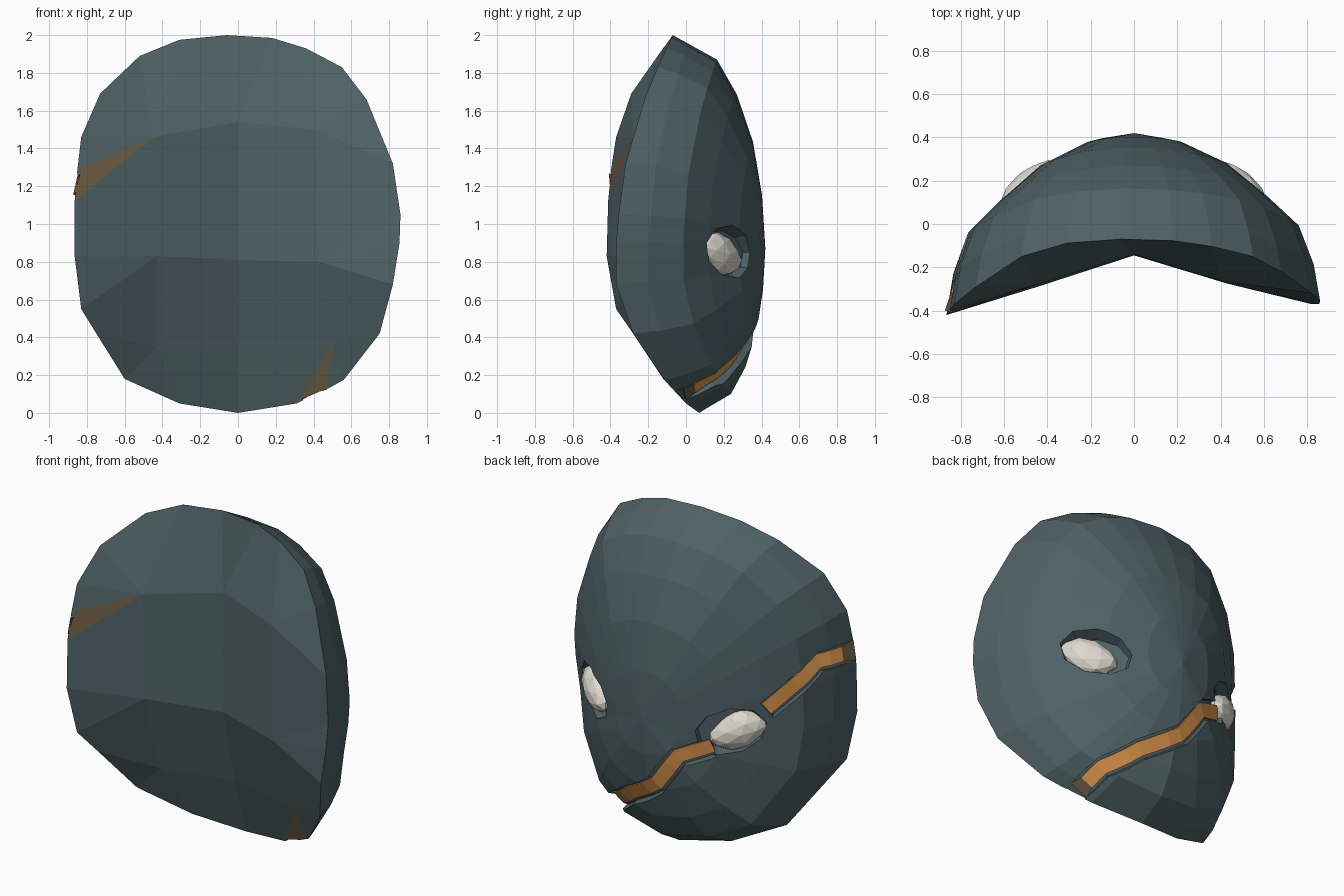
import bpy, bmesh, math
from mathutils import Vector
from mathutils.bvhtree import BVHTree

if "Cube" in bpy.data.objects:
    bpy.data.objects.remove(bpy.data.objects["Cube"])


def material(name, rgb):
    m = bpy.data.materials.new(name)
    m.use_nodes = True
    m.diffuse_color = (*rgb, 1)
    m.node_tree.nodes["Principled BSDF"].inputs["Base Color"].default_value = (*rgb, 1)
    return m


SLATE = material("slate", (0.077, 0.121, 0.131))
BROWN = material("dull brown", (0.155, 0.108, 0.058))
ORANGE = material("orange", (0.80, 0.335, 0.08))
BONE = material("bone", (0.73, 0.70, 0.62))


def finish(name, bm, *mats):
    bm.normal_update()
    bmesh.ops.recalc_face_normals(bm, faces=bm.faces[:])
    mesh = bpy.data.meshes.new(name)
    bm.to_mesh(mesh)
    bm.free()
    obj = bpy.data.objects.new(name, mesh)
    bpy.context.collection.objects.link(obj)
    for m in mats:
        mesh.materials.append(m)
    return obj


def interpolate(table, t):
    for (a, p), (b, q) in zip(table, table[1:]):
        if t <= b:
            return p + (q - p) * max(0, t - a) / (b - a)
    return table[-1][1]


# Rim outline (x, z) and its depth by height on each side
RIM = [(-0.06, 2), (0.18, 1.985), (0.36, 1.93), (0.55, 1.83), (0.68, 1.66), (0.82, 1.32),
       (0.86, 1.05), (0.855, 0.9), (0.82, 0.68), (0.75, 0.42), (0.56, 0.175), (0.47, 0.125),
       (0.31, 0.05), (0, 0), (-0.31, 0.05), (-0.6, 0.18), (-0.75, 0.42), (-0.83, 0.55),
       (-0.865, 0.83), (-0.865, 1.12), (-0.85, 1.29), (-0.83, 1.46), (-0.73, 1.69),
       (-0.52, 1.89), (-0.31, 1.975)]
RIM_LOW = [(0, 0.07), (0.05, 0), (0.18, -0.12), (0.42, -0.28)]
RIM_RIGHT = RIM_LOW + [(0.55, -0.37), (0.83, -0.42), (1.2, -0.41), (1.46, -0.37),
                       (1.69, -0.29), (1.89, -0.15), (2, -0.07)]
RIM_LEFT = RIM_LOW + [(0.68, -0.37), (0.95, -0.37), (1.32, -0.32), (1.66, -0.22),
                      (1.83, -0.15), (2, -0.07)]
# Dome profile: ring scale, rise from the rim to the crown, and drop at the sides
DOME = [(0.965, 0.14, -0.08), (0.885, 0.48, 0.03), (0.72, 0.70, 0.08),
        (0.5, 0.87, 0.05), (0.25, 0.965, 0.015)]
CROWN, MID = 0.42, 0.87
# Coarse grid of the inner face, from top row to bottom row
INNER = [[(-0.45, -0.28, 1.46), (0, -0.14, 1.54), (0.41, -0.265, 1.5)],
         [(-0.43, -0.285, 0.83), (0, -0.145, 0.81), (0.43, -0.275, 0.8)],
         [(-0.43, -0.14, 0.35), (0, -0.03, 0.35), (0.5, -0.15, 0.36)]]

# Mask body
bm = bmesh.new()
count = len(RIM)
rim = [bm.verts.new((x, interpolate(RIM_LEFT if x > 0 else RIM_RIGHT, z), z)) for x, z in RIM]
rings = [rim]
for s, rise, drop in DOME:
    ring = []
    for v in rim:
        x, y, z = v.co
        lift = rise - drop * abs(x) / 0.86
        ring.append(bm.verts.new((x * s, y + lift * (CROWN - y), MID + (z - MID) * s)))
    rings.append(ring)
for a, b in zip(rings, rings[1:]):
    for i in range(count):
        j = (i + 1) % count
        bm.faces.new((a[i], a[j], b[j], b[i]))
crown = bm.verts.new((0, CROWN, MID))
for i in range(count):
    bm.faces.new((rings[-1][i], rings[-1][(i + 1) % count], crown))
dome = BVHTree.FromBMesh(bm)

# Inner face: the rim is joined to the grid
grid = [[bm.verts.new(p) for p in row] for row in INNER]


def snap(v):
    row = 0 if v.co.z > 1.1 else 1 if v.co.z > 0.5 else 2
    return grid[row][1 if abs(v.co.x) < 0.21 else 2 if v.co.x > 0 else 0]


for i in range(count):
    a, b = rim[i], rim[(i + 1) % count]
    face = bm.faces.new(list(dict.fromkeys((a, b, snap(b), snap(a)))))
    # The two slits where the painted band reaches the rim
    centre = (a.co + b.co) / 2
    if (centre.x < -0.8 and 1.15 < centre.z < 1.25) or (0.35 < centre.x < 0.45 and centre.z < 0.5):
        face.material_index = 1
for r in range(2):
    for c in range(2):
        bm.faces.new((grid[r][c], grid[r][c + 1], grid[r + 1][c + 1], grid[r + 1][c]))
body = finish("mask_body", bm, SLATE, BROWN)


def carve(cutter):
    mod = body.modifiers.new("carve", "BOOLEAN")
    mod.operation = "DIFFERENCE"
    mod.solver = "EXACT"
    mod.object = cutter
    cutter.hide_render = True
    bpy.context.view_layer.objects.active = body
    bpy.ops.object.modifier_apply(modifier=mod.name)
    bpy.data.objects.remove(cutter)


def outward(p):
    return Vector((p.x / 0.75, (p.y + 0.35) / 0.6, (p.z - 0.95) / 1.04)).normalized()


def sweep(name, points, half, depth, thick, reach, *mats):
    """Bar that follows the dome along a path and sinks in from the rim."""
    path = []
    for a, b in zip(points, points[1:]):
        path += [dome.find_nearest(a.lerp(b, k / 3))[0] for k in range(3)]
    path.append(dome.find_nearest(points[-1])[0])
    path.insert(0, path[0] + (path[0] - path[1]).normalized() * reach)
    bm = bmesh.new()
    sections = []
    for i, p in enumerate(path):
        n = outward(p)
        along = path[min(i + 1, len(path) - 1)] - path[max(i - 1, 0)]
        side = n.cross(along).normalized()
        low = -depth * min(1, 0.15 + 0.3 * max(0, i - 1))
        w = 0.058 if i < 2 else half
        sections.append([bm.verts.new(p + side * s * w + n * h)
                         for s, h in ((-1, low), (1, low), (1, low + thick), (-1, low + thick))])
    for i, (a, b) in enumerate(zip(sections, sections[1:])):
        for k in range(4):
            f = bm.faces.new((a[k], a[k - 1], b[k - 1], b[k]))
            f.material_index = 1 if mats and i > 1 else 0
    bm.faces.new(sections[0])
    bm.faces.new(sections[-1])
    return finish(name, bm, *mats)


# Eye sockets and eyes
for sx, label in ((1, "left"), (-1, "right")):
    n, t, up = Vector((sx * 0.64, 0.77, 0)), Vector((sx * 0.77, -0.64, 0)), Vector((0, 0, 1))
    spot = Vector((sx * 0.5, 0.205, 0.84))
    bm = bmesh.new()
    bmesh.ops.create_cone(bm, cap_ends=True, segments=9, radius1=0.7, radius2=1.15, depth=0.2)
    for v in bm.verts:
        a, b, c = v.co
        v.co = spot + t * (a * 0.25 - 0.05) + up * (b * 0.165 + a * 0.03 + 0.01) + n * (c + 0.04)
    carve(finish("socket_cutter", bm))
    bm = bmesh.new()
    bmesh.ops.create_icosphere(bm, subdivisions=2, radius=1)
    for v in bm.verts:
        a, b, c = v.co
        v.co = spot + t * (a * 0.17 + 0.005) + n * (c * 0.08 - 0.04) \
            + up * (b * 0.115 * (1 - 0.4 * a * a) + a * 0.04)
    finish(label + "_eye", bm, BONE)

# Painted band: a groove with a thin coloured strip on its floor
BANDS = {
    "upper": [(-0.86, -0.4, 1.21), (-0.83, -0.15, 1.22), (-0.74, -0.02, 1.11), (-0.62, 0.1, 0.97)],
    "lower": [(0.4, 0.0, 0.09), (0.37, 0.17, 0.17), (0.2, 0.33, 0.29), (-0.05, 0.4, 0.45),
              (-0.2, 0.37, 0.67), (-0.38, 0.29, 0.75)],
}
for label, coords in BANDS.items():
    points = [Vector(c) for c in coords]
    carve(sweep("groove_cutter", points, 0.06, 0.033, 0.12, 0.06))
    sweep(label + "_band", points, 0.042, 0.031, 0.008, 0.003, BROWN, ORANGE)
